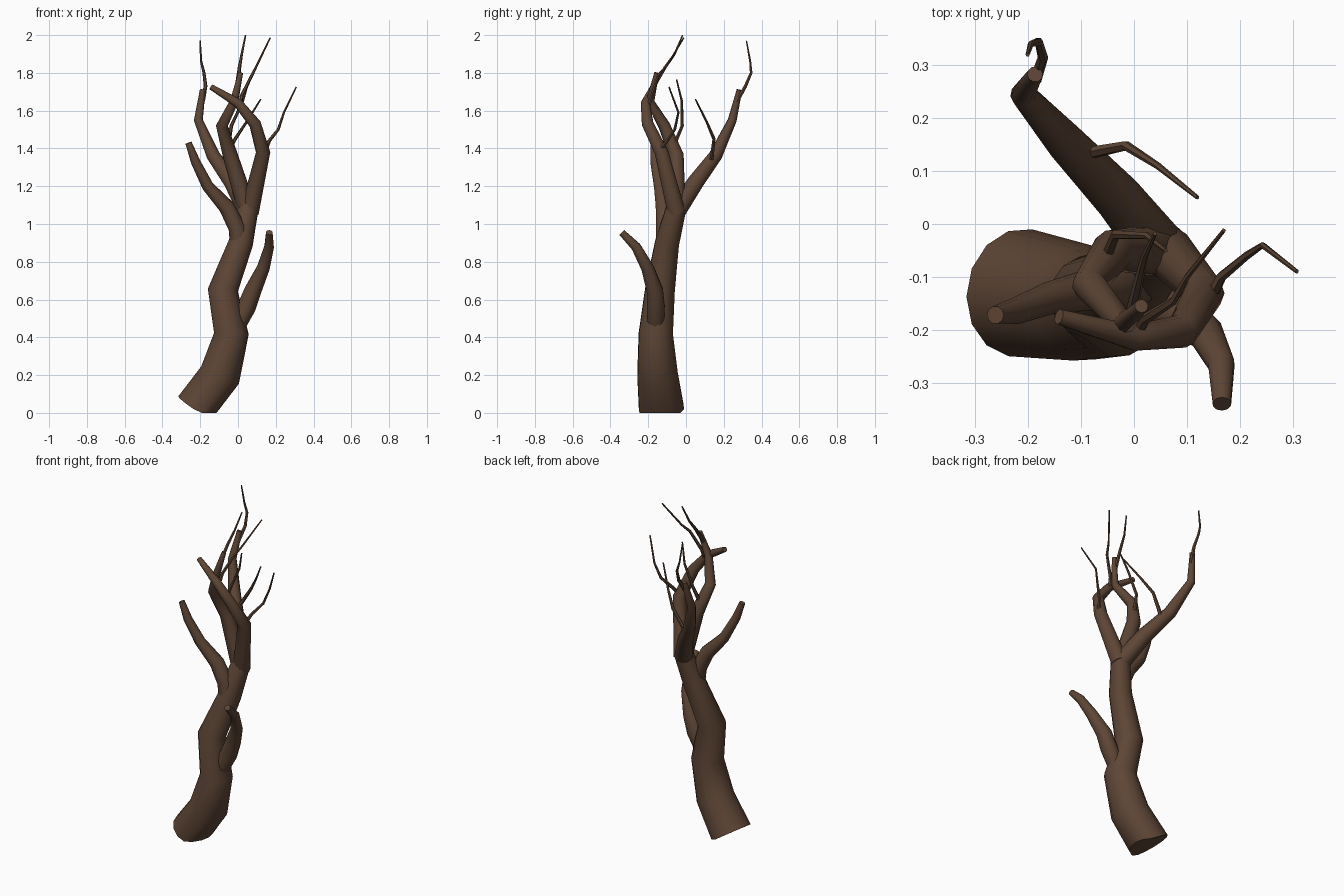
import bpy
import bmesh
from math import cos, sin, tau
from mathutils import Vector

cube = bpy.data.objects.get("Cube")
if cube:
    bpy.data.objects.remove(cube)

bark = bpy.data.materials.new("brown_bark")
bark.use_nodes = True
colour = (0.11, 0.06, 0.036, 1)
bark.diffuse_color = colour
bark.node_tree.nodes["Principled BSDF"].inputs["Base Color"].default_value = colour


def limb(name, sides, points):
    """Sweep a tapering tube along points given as (x, y, z, radius)."""
    path = [Vector(p[:3]) for p in points]
    last = len(path) - 1
    bm = bmesh.new()
    rings = []
    across = Vector((1, 0, 0))
    for i, p in enumerate(path):
        before = (p - path[i - 1]).normalized() if i else Vector()
        after = (path[i + 1] - p).normalized() if i < last else Vector()
        t = (before + after).normalized()
        across = (across - t * across.dot(t)).normalized()
        other = t.cross(across)
        ring = []
        for k in range(sides):
            a = tau * k / sides
            v = p + (across * cos(a) + other * sin(a)) * points[i][3]
            v.z = max(v.z, 0)  # the foot is cut level with the ground
            ring.append(bm.verts.new(v))
        rings.append(ring)
    for low, high in zip(rings, rings[1:]):
        for k in range(sides):
            n = (k + 1) % sides
            bm.faces.new((low[k], low[n], high[n], high[k]))
    bm.faces.new(rings[0][::-1])
    bm.faces.new(rings[-1])
    mesh = bpy.data.meshes.new(name)
    bm.to_mesh(mesh)
    bm.free()
    mesh.materials.append(bark)
    obj = bpy.data.objects.new(name, mesh)
    bpy.context.collection.objects.link(obj)
    bpy.ops.object.select_all(action='DESELECT')
    bpy.context.view_layer.objects.active = obj
    obj.select_set(True)
    bpy.ops.object.shade_smooth_by_angle(angle=0.9)


def twig(name, *path):
    """Thin twig that narrows evenly to its tip."""
    n = len(path) - 1
    limb(name, 6, [(*p, 0.012 - 0.008 * i / n) for i, p in enumerate(path)])


# Trunk
limb("trunk", 14, [
    (-.215, -.13, .02, .122), (-.095, -.15, .2, .11), (-.035, -.16, .42, .092),
    (-.08, -.138, .65, .08), (.015, -.1, .9, .065), (.056, -.05, 1.09, .054)])

# Main branches
limb("low_branch", 10, [
    (.0, -.16, .47, .045), (.045, -.16, .56, .05), (.08, -.165, .65, .045),
    (.135, -.205, .77, .034), (.165, -.265, .88, .026), (.166, -.34, .955, .018)])
limb("side_branch", 10, [
    (.01, -.11, .86, .05), (-.005, -.115, .98, .046), (-.06, -.12, 1.09, .042),
    (-.16, -.14, 1.2, .031), (-.225, -.165, 1.33, .025), (-.262, -.172, 1.43, .017)])
limb("back_branch", 10, [
    (.05, -.05, 1.07, .053), (-.03, .05, 1.22, .046), (-.13, .155, 1.36, .037),
    (-.21, .245, 1.55, .024), (-.187, .283, 1.71, .015)])
limb("front_branch", 10, [
    (.06, -.05, 1.06, .05), (.133, -.13, 1.38, .038), (.09, -.203, 1.53, .032),
    (.0, -.215, 1.64, .025), (-.142, -.175, 1.725, .015)])
limb("middle_branch", 10, [
    (.05, -.05, 1.07, .05), (-.04, -.05, 1.36, .04), (-.085, -.115, 1.52, .032),
    (-.02, -.19, 1.65, .023), (.014, -.155, 1.8, .013)])

# Twigs
twig("back_tip_twig", (-.187, .27, 1.65), (-.172, .315, 1.73), (-.18, .345, 1.8),
     (-.195, .34, 1.86), (-.201, .32, 1.97))
twig("back_inner_twig", (-.08, .135, 1.34), (-.015, .148, 1.45),
     (.045, .11, 1.54), (.12, .05, 1.66))
twig("front_outer_twig", (.145, -.14, 1.39), (.165, -.1, 1.44),
     (.213, -.06, 1.5), (.243, -.04, 1.59), (.308, -.09, 1.725))
twig("front_upper_twig", (.01, -.2, 1.62), (.02, -.18, 1.68),
     (.075, -.145, 1.79), (.1, -.1, 1.84), (.17, -.012, 1.985))
twig("middle_tip_twig", (-.005, -.17, 1.73), (.008, -.11, 1.83),
     (.02, -.06, 1.9), (.04, -.018, 2.0))
twig("middle_inner_twig", (-.055, -.07, 1.4), (-.035, -.02, 1.52),
     (.025, -.022, 1.65), (.06, -.05, 1.765))
